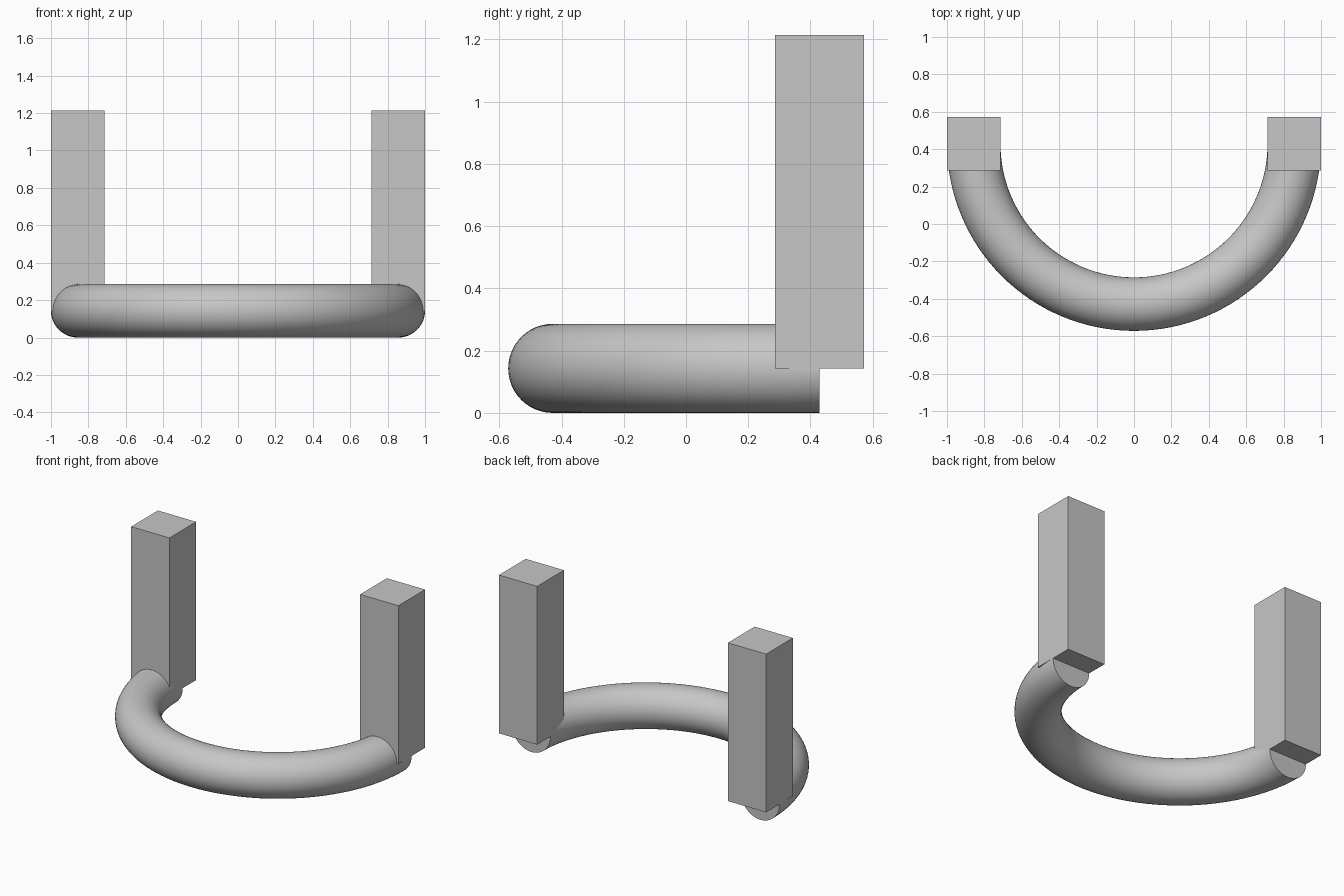
import bpy, bmesh, math

if "Cube" in bpy.data.objects:
    bpy.data.objects.remove(bpy.data.objects["Cube"])

R, r = 0.857, 0.143      # ring radius and tube radius
Y0 = 0.4286              # ring centre in y
ARC, SIDES = 64, 48

grey = bpy.data.materials.new("grey")
grey.diffuse_color = (0.57, 0.57, 0.57, 1)
grey.use_nodes = True
grey.node_tree.nodes["Principled BSDF"].inputs["Base Color"].default_value = grey.diffuse_color


def finish(name, bm):
    bmesh.ops.recalc_face_normals(bm, faces=bm.faces[:])
    mesh = bpy.data.meshes.new(name)
    bm.to_mesh(mesh)
    bm.free()
    mesh.materials.append(grey)
    obj = bpy.data.objects.new(name, mesh)
    bpy.context.collection.objects.link(obj)
    return obj


# Half ring: round tube swept through the front half circle, flat end caps
bm = bmesh.new()
rings = []
for i in range(ARC + 1):
    a = math.pi + math.pi * i / ARC
    ring = []
    for j in range(SIDES):
        t = 2 * math.pi * j / SIDES
        d = R + r * math.cos(t)
        ring.append(bm.verts.new((d * math.cos(a), Y0 + d * math.sin(a), r + r * math.sin(t))))
    rings.append(ring)
for p, q in zip(rings, rings[1:]):
    for j in range(SIDES):
        k = (j + 1) % SIDES
        bm.faces.new((p[j], p[k], q[k], q[j]))
bm.faces.new(rings[0])
bm.faces.new(rings[-1])
half_ring = finish("half_ring", bm)
bpy.context.view_layer.objects.active = half_ring
half_ring.select_set(True)
bpy.ops.object.shade_smooth_by_angle(angle=math.radians(30))

# Square posts rising from the middle of each tube end
Z_LOW, Z_TOP = 0.143, 1.214
for name, side in (("left_post", -1), ("right_post", 1)):
    bm = bmesh.new()
    bmesh.ops.create_cube(bm, size=1)
    bmesh.ops.scale(bm, vec=(2 * r, 2 * r, Z_TOP - Z_LOW), verts=bm.verts[:])
    bmesh.ops.translate(bm, vec=(side * R, Y0, (Z_LOW + Z_TOP) / 2), verts=bm.verts[:])
    finish(name, bm)
